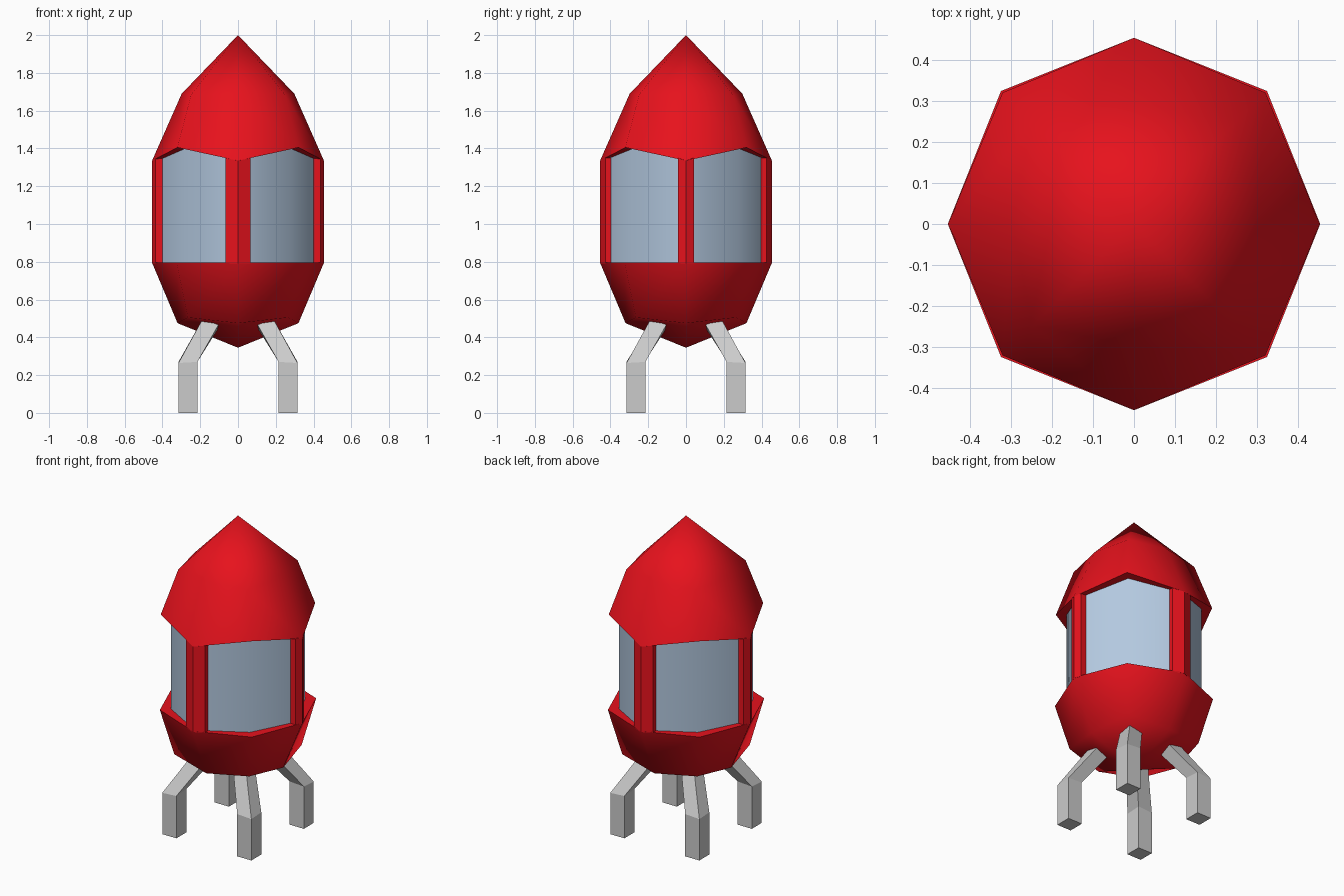
import bpy, bmesh
from math import radians, sin, cos, pi

if "Cube" in bpy.data.objects:
    bpy.data.objects.remove(bpy.data.objects["Cube"])


def material(name, rgb):
    m = bpy.data.materials.new(name)
    m.diffuse_color = (*rgb, 1)
    m.use_nodes = True
    m.node_tree.nodes["Principled BSDF"].inputs["Base Color"].default_value = m.diffuse_color
    return m


RED = material("red", (0.8, 0.006, 0.012))
GLASS = material("pale_blue", (0.45, 0.58, 0.74))


def make(name, verts, faces, mat=None, angle=None, closed=True):
    me = bpy.data.meshes.new(name)
    me.from_pydata(verts, [], faces)
    if closed:
        bm = bmesh.new()
        bm.from_mesh(me)
        bmesh.ops.recalc_face_normals(bm, faces=bm.faces)
        bm.to_mesh(me)
        bm.free()
    ob = bpy.data.objects.new(name, me)
    bpy.context.collection.objects.link(ob)
    if mat:
        me.materials.append(mat)
    if angle:
        bpy.ops.object.select_all(action='DESELECT')
        ob.select_set(True)
        bpy.context.view_layer.objects.active = ob
        bpy.ops.object.shade_smooth_by_angle(angle=radians(angle))
    return ob


def ring(r, d, z_axis, z_diag):
    """Eight points: radius r on the axes, corners at (d, d) between them."""
    out = []
    for i in range(8):
        a = i * pi / 4
        rad = d * 2 ** 0.5 if i % 2 else r
        out.append((rad * cos(a), rad * sin(a), z_diag if i % 2 else z_axis))
    return out


def shell(name, pole_z, inner, rim, close_z, axis_split):
    verts = [(0, 0, pole_z), (0, 0, close_z)] + inner + rim
    faces = []
    for i in range(8):
        j = (i + 1) % 8
        faces += [(2 + i, 2 + j, 10 + j, 10 + i), (1, 10 + i, 10 + j)]
        if not axis_split:
            faces.append((0, 2 + i, 2 + j))
        elif i % 2 == 0:
            k = (i + 2) % 8
            faces += [(0, 2 + i, 2 + k), (2 + i, 2 + j, 2 + k)]
    return make(name, verts, faces, RED, 62)


def prism(name, rings, mat=None, angle=None):
    n = len(rings[0])
    verts = [p for r in rings for p in r]
    faces = [tuple(range(n)), tuple(range(len(verts) - n, len(verts)))]
    for k in range(len(rings) - 1):
        for i in range(n):
            j = (i + 1) % n
            faces.append((k * n + i, k * n + j, k * n + n + j, k * n + n + i))
    return make(name, verts, faces, mat, angle)


# Pointed roof and lower hull
shell("roof", 2.0, ring(0.298, 0.248, 1.69, 1.685),
      ring(0.455, 0.321, 1.335, 1.405), 1.37, False)
shell("lower_hull", 0.345, ring(0.32, 0.265, 0.475, 0.505),
      ring(0.455, 0.325, 0.795, 0.795), 0.795, True)

# Pillars at front, back and sides
for name, s, w, back in (("front_pillar", -1, 0.067, 0.427), ("back_pillar", 1, 0.067, 0.427),
                         ("left_pillar", -1, 0.042, 0.437), ("right_pillar", 1, 0.042, 0.437)):
    section = [(0, 0.455, 1.335), (w, back, 1.349), (w, 0.37, 1.35),
               (-w, 0.37, 1.35), (-w, back, 1.349)]
    if name[0] in "fb":
        pts = [(u, s * v, z) for u, v, z in section]
    else:
        pts = [(s * v, u, z) for u, v, z in section]
    prism(name, [[(x, y, 0.79) for x, y, z in pts], pts], RED)

# Legs, bent inward into the hull, and window panes, one per corner
for side, sx in (("left", -1), ("right", 1)):
    for end, sy in (("front", -1), ("back", 1)):
        def square(c, h, z, tilt):
            return [(sx * (c + h * a), sy * (c + h * b), z + tilt * (a + b))
                    for a, b in ((-1, -1), (1, -1), (1, 1), (-1, 1))]
        prism(f"{end}_{side}_leg", [square(0.265, 0.05, 0, 0),
                                    square(0.265, 0.05, 0.27, -0.003),
                                    square(0.135, 0.045, 0.49, 0.01)])
        path = [(0.06, 0.402, 1.355), (0.278, 0.278, 1.402), (0.402, 0.036, 1.35)]
        verts = [(sx * x, sy * y, 0.79) for x, y, z in path]
        verts += [(sx * x, sy * y, z) for x, y, z in path]
        faces = [(0, 1, 4, 3), (1, 2, 5, 4)]
        if sx * sy > 0:
            faces = [f[::-1] for f in faces]
        # path runs from y axis to x axis: outward winding differs per corner
        make(f"{end}_{side}_window", verts, [f for f in faces], GLASS, 60, closed=False)
